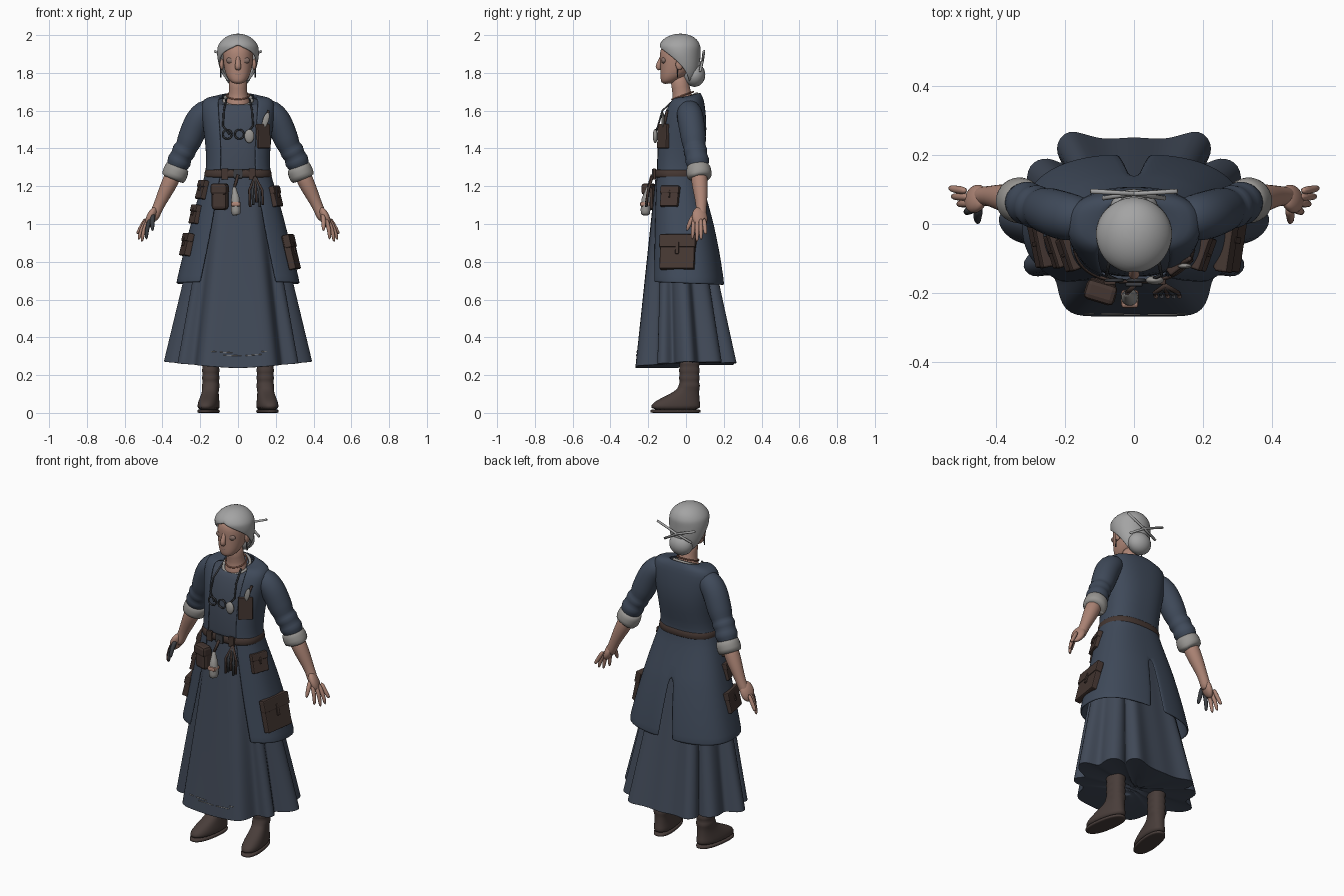
import bpy, bmesh
from math import sin, cos, pi, atan2, radians
from mathutils import Vector, Matrix

cube = bpy.data.objects.get("Cube")
if cube:
    bpy.data.objects.remove(cube, do_unlink=True)


def material(name, r, g, b):
    m = bpy.data.materials.new(name)
    m.use_nodes = True
    m.diffuse_color = (r, g, b, 1)
    node = m.node_tree.nodes["Principled BSDF"]
    node.inputs["Base Color"].default_value = (r, g, b, 1)
    node.inputs["Roughness"].default_value = 0.8
    return m


COAT = material("coat blue", .05, .068, .102)
DRESS = material("dress blue grey", .053, .068, .098)
SKIN = material("skin", .42, .235, .18)
SHADE = material("eyelid brown", .24, .16, .135)
HAIR = material("hair grey", .37, .37, .37)
LEATHER = material("leather brown", .058, .037, .031)
BOOT = material("boot brown", .066, .047, .042)
LINEN = material("linen", .31, .3, .285)
METAL = material("dark metal", .045, .048, .055)
CORAL = material("coral", .35, .15, .1)


def finish(name, bm, mat, sub=0, thick=0, bevel=0):
    bmesh.ops.remove_doubles(bm, verts=bm.verts, dist=.0004)
    bmesh.ops.recalc_face_normals(bm, faces=bm.faces)
    for f in bm.faces:
        f.smooth = not bevel
    mesh = bpy.data.meshes.new(name)
    bm.to_mesh(mesh)
    bm.free()
    mesh.materials.append(mat)
    ob = bpy.data.objects.new(name, mesh)
    bpy.context.scene.collection.objects.link(ob)
    if thick:
        s = ob.modifiers.new("thickness", 'SOLIDIFY')
        s.thickness, s.offset = thick, 0
    if bevel:
        b = ob.modifiers.new("bevel", 'BEVEL')
        b.width, b.segments = bevel, 2
    if sub:
        ob.modifiers.new("smooth", 'SUBSURF').levels = sub
        ob.modifiers["smooth"].render_levels = sub
    return ob


def skin_rings(bm, rings, closed, caps=False):
    rows = [[bm.verts.new(p) for p in r] for r in rings]
    n = len(rows[0])
    for a, b in zip(rows, rows[1:]):
        for i in range(n if closed else n - 1):
            j = (i + 1) % n
            bm.faces.new((a[i], a[j], b[j], b[i]))
    if caps:
        bm.faces.new(rows[0])
        bm.faces.new(rows[-1])
    return bm


def oval(ring, a, e):
    # Angle is measured from the front; ring is z, centre y, half width, half depth, tilt
    z, cy, rx, ry, tilt = ring[:5]
    s, c = sin(a), cos(a)
    sx = abs(s) ** e * (1 if s >= 0 else -1)
    sy = abs(c) ** e * (1 if c >= 0 else -1)
    return Vector((rx * sx, cy - ry * sy, z - tilt * sy))


def loft(name, rings, mat, n=28, e=1):
    pts = [[oval(r, 2 * pi * i / n, e) for i in range(n)] for r in rings]
    return finish(name, skin_rings(bmesh.new(), pts, True, True), mat, 1)


def wrap(name, rings, mat, n=18, e=1, thick=.01):
    # Open shell of two mirrored halves; ring entries 5 and 6 are the front opening and back gap
    bm = bmesh.new()
    for side in (1, -1):
        skin_rings(bm, [[oval(r, side * (r[5] + (pi - r[6] - r[5]) * i / n), e) for i in range(n + 1)]
                        for r in rings], False)
    return finish(name, bm, mat, 1, thick)


def tube(name, path, mat, sides=10, sub=1):
    pts = [Vector(p[:3]) for p in path]
    rings, t0, u = [], None, None
    for i, p in enumerate(pts):
        t = (pts[min(i + 1, len(pts) - 1)] - pts[max(i - 1, 0)]).normalized()
        u = t.orthogonal().normalized() if u is None else t0.rotation_difference(t) @ u
        t0, v = t, t.cross(u)
        rings.append([p + path[i][3] * (u * cos(2 * pi * k / sides) + v * sin(2 * pi * k / sides))
                      for k in range(sides)])
    return finish(name, skin_rings(bmesh.new(), rings, True, True), mat, sub)


def cord(name, pts, r, mat):
    return tube(name, [(*p, r) for p in pts], mat, 6, 0)


def ball(name, loc, size, mat, rot=(0, 0, 0)):
    bm = bmesh.new()
    bmesh.ops.create_uvsphere(bm, u_segments=20, v_segments=14, radius=1)
    ob = finish(name, bm, mat)
    ob.location, ob.scale, ob.rotation_euler = loc, size, rot
    return ob


def box(name, loc, size, mat, normal=(0, -1, 0), bevel=.006):
    # Size is width, height, depth, with depth along the normal
    bm = bmesh.new()
    bmesh.ops.create_cube(bm, size=1, matrix=Matrix.Diagonal((*size, 1)))
    ob = finish(name, bm, mat, bevel=bevel)
    n = Vector(normal).normalized()
    s = Vector((0, 0, 1)).cross(n).normalized()
    ob.matrix_world = Matrix.Translation(loc) @ Matrix((s, n.cross(s), n)).transposed().to_4x4()
    return ob


# Dress bodice, neck and neckline
E = .8
loft("bodice", [(1.2, -.05, .16, .108, 0), (1.3, -.045, .152, .108, 0), (1.4, -.035, .155, .118, 0),
                (1.5, -.022, .165, .118, 0), (1.58, -.012, .172, .105, 0), (1.635, -.005, .165, .085, 0),
                (1.65, -.005, .11, .075, .02), (1.655, -.008, .075, .068, .03)], DRESS, e=E)
tube("neck", [(0, -.015, 1.6, .07), (0, -.015, 1.645, .068), (0, -.02, 1.675, .052),
              (0, -.027, 1.72, .049), (0, -.04, 1.79, .05)], SKIN, 14)
cord("shirt_collar", [oval((1.655, -.012, .075, .07, .034), 2 * pi * i / 24, 1) for i in range(25)], .009, LINEN)
cord("bead_necklace", [oval((1.68, -.018, .06, .057, .02), 2 * pi * i / 24, 1) for i in range(25)], .004, CORAL)

# Pleated skirt: half of the hem outline is mirrored and blended up to the waist, closed below
half = [(0, -.268), (.1, -.268), (.195, -.268), (.222, -.2), (.228, -.135), (.298, -.165), (.338, -.11),
        (.268, -.062), (.35, -.057), (.402, 0), (.385, .05), (.3, .06), (.312, .1), (.312, .175),
        (.248, .2), (.195, .163), (.238, .215), (.195, .288), (.1, .238), (0, .258)]
hem = half + [(-x, y) for x, y in half[-2:0:-1]]


def skirt_point(x, y, t, inset=1):
    top = oval((0, -.05, .158, .112, 0), atan2(x * .7, -y), .9)
    drop = 1.015 - .07 * abs(x) - .03 * (y + .27)
    return Vector(((top.x + (x - top.x) * t) * inset, (top.y + (y - top.y) * t) * inset, 1.25 - t * drop))


rows = [[skirt_point(x, y, t) for x, y in hem] for t in (0, .15, .35, .55, .8, .97, .995, 1)]
rows += [[skirt_point(x, y, 1, k) for x, y in hem] for k in (.98, .9, .4, 0)]
finish("skirt", skin_rings(bmesh.new(), rows, True), DRESS, 2)
for k, (x0, x1, t) in enumerate([(-.15, -.12, .92), (-.1, -.03, .92), (.13, .16, .92), (-.08, .02, .935), (.04, .13, .935)]):
    cord("hem_stitch_%d" % k, [skirt_point(x, -.27, t) for x in (x0, x1)], .002, LINEN)

# Sleeveless coat with an open front and a slit back
coat = [(1.676, .012, .08, .06, .018, .95, 0), (1.67, .008, .13, .072, .006, .75, 0),
        (1.662, .004, .188, .085, 0, .5, 0), (1.6, -.008, .192, .107, 0, .47, 0),
        (1.5, -.02, .178, .126, 0, .47, 0), (1.4, -.033, .165, .126, 0, .48, 0),
        (1.3, -.045, .163, .116, 0, .5, 0), (1.25, -.045, .172, .118, 0, .48, 0),
        (1.15, -.035, .205, .135, 0, .48, 0), (1.02, -.02, .24, .157, 0, .5, 0),
        (1, -.018, .245, .16, 0, .5, .03), (.85, -.005, .284, .18, 0, .53, .05),
        (.7, .003, .32, .195, -.005, .57, .08), (.685, .003, .322, .196, -.008, .57, .08)]
wrap("coat", coat, COAT, 20, E)


def coat_spot(a, z):
    for r, q in zip(coat, coat[1:]):
        if q[0] <= z <= r[0]:
            k = (r[0] - z) / (r[0] - q[0])
            return oval([u + (v - u) * k for u, v in zip(r, q)], a, E)


def pocket(name, a, z, w, h, d=.03, flap=True):
    p = coat_spot(a, z)
    n = (coat_spot(a + .15, z) - coat_spot(a - .15, z)).cross(coat_spot(a, z + .03) - coat_spot(a, z - .03))
    n.normalize()
    up = (Vector((0, 0, 1)) - n * n.z).normalized()
    if n.dot(p) < 0:
        n.negate()
    box(name, p, (w, h, d), LEATHER, n)
    if flap:
        box(name + "_flap", p + up * h * .32 + n * .005, (w * 1.05, h * .38, d), LEATHER, n)
        box(name + "_strap", p + up * h * .1 + n * .008, (w * .1, h * .35, d), LEATHER, n, .003)


pocket("left_lower_pocket", 1.42, .85, .185, .185, .038)
pocket("left_upper_pocket", 1.28, 1.145, .1, .11)
pocket("right_lower_pocket", -1.38, .89, .14, .12, .035)
pocket("right_upper_pocket", -1.28, 1.18, .1, .1)
pocket("right_middle_pocket", -1.3, 1.05, .1, .1)
pocket("chest_pocket", .8, 1.465, .082, .13, .025, False)
ball("chest_feather", (.147, -.122, 1.55), (.016, .008, .042), LINEN, (0, .3, 0))
cord("chest_pencil", [(.125, -.122, 1.48), (.162, -.1, 1.6)], .007, LEATHER)

# Belt with pouch, bottle and hanging tools
wrap("belt", [(1.29, -.045, .169, .122, 0, 0, 0), (1.245, -.045, .177, .125, 0, 0, 0)], LEATHER, e=E, thick=.012)
box("belt_buckle", (0, -.175, 1.267), (.05, .05, .012), METAL, bevel=.004)
for x in (-.07, .075):
    box("belt_loop", (x, -.168, 1.265), (.035, .06, .016), LEATHER, bevel=.004)
box("belt_pouch", (-.095, -.19, 1.14), (.085, .13, .06), LEATHER, (-.3, -1, 0), .018)
box("belt_pouch_flap", (-.097, -.198, 1.185), (.092, .06, .06), LEATHER, (-.3, -1, 0), .015)
tube("belt_bottle", [(-.008, -.215, 1.045, .022), (-.012, -.215, 1.06, .029), (-.012, -.212, 1.14, .027),
                     (-.018, -.205, 1.165, .014), (-.02, -.2, 1.2, .012)], LINEN)
box("bottle_label", (-.012, -.217, 1.105), (.05, .025, .052), SKIN, bevel=.008)
cord("bottle_cord", [(-.02, -.2, 1.19), (0, -.18, 1.26)], .008, LEATHER)
for k in range(5):
    x = .06 + .017 * k
    cord("hanging_tool_%d" % k, [(.09, -.178, 1.25), (x, -.2, 1.18), (x + .004, -.21, 1.09 + .012 * (k % 3))],
         .007, METAL if k % 2 else LEATHER)

# Spectacles and charm hung from a cord
for s in (1, -1):
    cord("neck_cord", [(.062 * s, -.06, 1.66), (.075 * s, -.125, 1.6), (.08 * s, -.148, 1.52),
                       (.045 * s, -.164, 1.475)], .005, METAL)
    ring = [(-.025 + .032 * s + .024 * cos(a), -.163, 1.475 + .024 * sin(a)) for a in
            [2 * pi * i / 20 for i in range(21)]]
    cord("spectacle_rim", ring, .005, METAL)
ball("charm", (.06, -.163, 1.465), (.026, .013, .036), LINEN)

# Head and face
loft("head", [(1.742, -.1, .024, .025, 0), (1.757, -.09, .045, .044, 0), (1.785, -.07, .063, .066, 0),
              (1.82, -.052, .073, .085, 0), (1.86, -.045, .079, .092, 0), (1.9, -.04, .081, .1, 0),
              (1.94, -.038, .073, .094, 0), (1.965, -.035, .045, .06, 0)], SKIN, e=.92)
tube("nose", [(0, -.122, 1.9, .012), (0, -.136, 1.86, .013), (0, -.15, 1.832, .019), (0, -.135, 1.815, .014)], SKIN)
ball("chin", (0, -.108, 1.762), (.03, .022, .02), SKIN)
ball("lips", (0, -.127, 1.79), (.024, .009, .006), SHADE)
for s, side in ((1, "left"), (-1, "right")):
    ball(side + "_eye", (.036 * s, -.116, 1.866), (.027, .015, .018), SHADE)
    ball(side + "_ear", (.086 * s, -.035, 1.845), (.011, .02, .03), SKIN)
    cord(side + "_earring", [(.09 * s, -.045, 1.82), (.092 * s, -.045, 1.775)], .004, METAL)

# Swept hair, bun and hair sticks
wrap("hair", [(1.755, .0, .05, .045, 0, 1.9, 0), (1.79, -.004, .08, .066, 0, 1.75, 0),
              (1.84, -.015, .098, .084, 0, 1.5, 0), (1.885, -.028, .106, .098, 0, 1.1, 0),
              (1.915, -.033, .107, .104, 0, .72, 0), (1.935, -.034, .104, .106, 0, .2, 0),
              (1.95, -.034, .097, .101, 0, 0, 0), (1.972, -.032, .08, .088, 0, 0, 0),
              (1.991, -.03, .053, .06, 0, 0, 0), (2, -.03, .025, .028, 0, 0, 0), (2.002, -.03, 0, 0, 0, 0, 0)],
     HAIR, thick=.012)
ball("hair_bun", (0, .045, 1.79), (.07, .057, .064), HAIR)
ball("hair_bun_coil", (0, .035, 1.845), (.06, .048, .035), HAIR)
for s in (1, -1):
    cord("hair_stick", [(-.09 * s, .075, 1.82 + .01 * s), (.0, .088, 1.865), (.125 * s, .095, 1.915)], .007, HAIR)

# Sleeves, cuffs, arms and hands
fingers = [("index", .485, .033, .915), ("middle", .51, .058, .9), ("ring", .527, .08, .912), ("little", .535, .105, .945)]
for s, side in ((1, "left"), (-1, "right")):
    def limb(part, path, mat, sides=14):
        tube(side + part, [(x * s, y, z, r) for x, y, z, r in path], mat, sides)
    limb("_sleeve", [(.12, .008, 1.615, .055), (.175, .018, 1.595, .07), (.212, .025, 1.55, .073),
                     (.238, .035, 1.49, .07), (.262, .042, 1.43, .068), (.274, .046, 1.405, .056), (.287, .05, 1.385, .07),
                     (.3, .055, 1.36, .054), (.31, .06, 1.335, .07), (.322, .064, 1.31, .056), (.33, .066, 1.29, .056)], COAT)
    limb("_cuff", [(.315, .066, 1.312, .05), (.318, .066, 1.307, .066), (.334, .069, 1.265, .07),
                   (.347, .071, 1.235, .066), (.345, .071, 1.24, .045)], LINEN)
    limb("_forearm", [(.325, .066, 1.3, .046), (.36, .072, 1.22, .045), (.39, .078, 1.16, .038),
                      (.423, .082, 1.09, .028), (.44, .08, 1.05, .03), (.455, .075, 1.02, .026)], SKIN)
    ball(side + "_palm", (.458 * s, .073, 1.035), (.025, .042, .058), SKIN, (0, -.4 * s, .35 * s))
    for k, (f, x, y, z) in enumerate(fingers):
        bx, by = .468 + .007 * k, .042 + .018 * k
        tip = SKIN if s > 0 or k else METAL
        limb("_%s_finger" % f, [(bx - .005, by, 1.035, .013), ((bx + x) / 2 + .008, (by + y) / 2, .97, .0125),
                                (x, y, z, .009)], tip, 8)
    limb("_thumb", [(.448, .05, 1.055, .016), (.455, .02, 1.01, .014), (.452, .003, .96, .009)],
         SKIN if s > 0 else METAL, 8)

# Creased boots with flat soles
for s, side in ((1, "left"), (-1, "right")):
    shaft = [(.145 + .02 * i, .018, .049 - .009 * (i % 2), .059 - .011 * (i % 2), 0) for i in range(8)]
    boot = loft(side + "_boot", [(.012, -.055, .054, .134, 0), (.04, -.056, .055, .134, 0), (.065, -.045, .051, .118, 0),
                                 (.095, -.012, .045, .083, 0), (.125, .013, .042, .057, 0)] + shaft, BOOT, 24, .85)
    sole = loft(side + "_sole", [(0, -.056, .05, .13, 0), (.001, -.056, .055, .135, 0), (.016, -.056, .055, .135, 0),
                                 (.018, -.056, .05, .13, 0)], BOOT, 24, .85)
    for ob in (boot, sole):
        ob.location.x = .147 * s
        ob.rotation_euler.z = radians(9) * s
